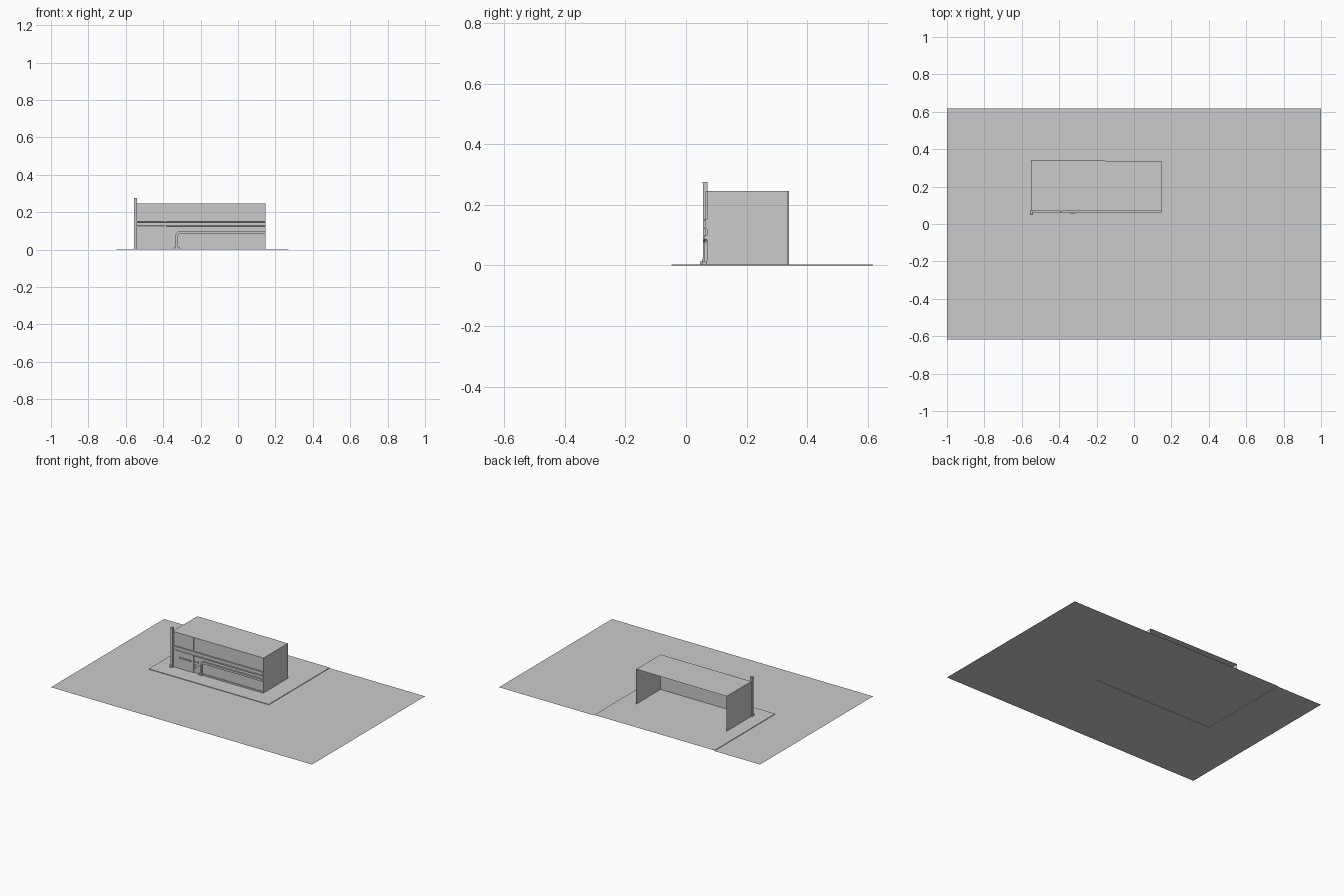
import bpy, math

if "Cube" in bpy.data.objects:
    bpy.data.objects.remove(bpy.data.objects["Cube"])


def mesh(name, verts, faces):
    me = bpy.data.meshes.new(name)
    me.from_pydata(verts, [], faces)
    me.update()
    ob = bpy.data.objects.new(name, me)
    bpy.context.collection.objects.link(ob)
    return ob


def box(name, x0, x1, y0, y1, z0, z1):
    v = [(x, y, z) for z in (z0, z1) for x, y in ((x0, y0), (x1, y0), (x1, y1), (x0, y1))]
    f = [(3, 2, 1, 0), (4, 5, 6, 7)] + [(i, (i + 1) % 4, (i + 1) % 4 + 4, i + 4) for i in range(4)]
    return mesh(name, v, f)


def extrude_x(name, profile, x0, x1):
    # closed (y, z) moulding profile run along x
    n = len(profile)
    v = [(x, y, z) for x in (x0, x1) for y, z in profile]
    f = [(i, i + n, (i + 1) % n + n, (i + 1) % n) for i in range(n)]
    return mesh(name, v, f + [tuple(range(n)), tuple(range(2 * n - 1, n - 1, -1))])


H = 0.004                     # pavement height
L, R, F, B, T = -0.55, 0.146, 0.07, 0.338, 0.246

# street sheet with the raised corner pavement and its kerb faces
px0, px1, py0, Y = -0.65, 0.27, -0.048, 0.618
mesh("street_and_pavement",
     [(-1, -Y, 0), (1, -Y, 0), (1, py0, 0), (px1, py0, 0), (px0, py0, 0), (-1, py0, 0),
      (1, Y, 0), (px1, Y, 0), (px0, Y, 0), (-1, Y, 0),
      (px0, py0, H), (px1, py0, H), (px1, Y, H), (px0, Y, H)],
     [(0, 1, 2, 3, 4, 5), (3, 2, 6, 7), (5, 4, 8, 9), (10, 11, 12, 13),
      (4, 3, 11, 10), (3, 7, 12, 11), (8, 4, 10, 13)])

# building shell: open at the back and underneath
mesh("building_shell",
     [(L, F, H), (R, F, H), (R, B - .002, H), (L, B + .003, H),
      (L, F, T), (R, F, T), (R, B - .002, T), (L, B + .003, T)],
     [(0, 1, 5, 4), (1, 2, 6, 5), (3, 0, 4, 7), (4, 5, 6, 7)])

# left bay, slightly proud of the main front
box("left_bay_panel", L, -0.39, 0.065, F, H, 0.123)
box("bay_divider", -0.392, -0.386, 0.064, F, H, T)

# tall end pilaster with stepped base and cap
box("end_pilaster", -0.555, -0.541, 0.056, 0.071, H, 0.27)
box("pilaster_cap", -0.557, -0.539, 0.054, 0.071, 0.27, 0.275)
box("pilaster_base", -0.557, -0.539, 0.053, 0.071, H, 0.022)
box("pilaster_plinth", -0.557, -0.539, 0.047, 0.071, H, 0.013)

# fascia band with mouldings above and below
extrude_x("fascia_band",
          [(F, .121), (.061, .121), (.061, .126), (.065, .128), (.065, .146),
           (.059, .148), (.059, .152), (F, .152)], -0.541, R)

# shopfront frame: foot, rounded corner, long lintel
R1, cx, cz, N = 0.03, -0.305, 0.07, 8
outer = [(cx - R1, H)] + [(cx - R1 * math.cos(a), cz + R1 * math.sin(a))
                          for a in (i * math.pi / 2 / N for i in range(N + 1))] + [(R, cz + R1)]
r2 = R1 - 0.014
inner = [(cx - r2, H)] + [(cx - r2 * math.cos(a), cz + r2 * math.sin(a))
                          for a in (i * math.pi / 2 / N for i in range(N + 1))] + [(R, cz + r2)]
n = len(outer)
v = [(x, y, z) for y in (.06, F) for row in (outer, inner) for x, z in row]
f = []
for i in range(n - 1):
    j = i + 1
    f += [(i, n + i, n + j, j), (n + i, 3 * n + i, 3 * n + j, n + j), (2 * n + i, i, j, 2 * n + j)]
f.append((n - 1, 2 * n - 1, 4 * n - 1, 3 * n - 1))
mesh("shopfront_frame", v, f)
box("frame_foot", -0.341, -0.313, 0.055, F, H, 0.014)
box("shopfront_skirting", -0.313, R, 0.066, F, H, 0.014)

# wall bar on the left bay with two brackets
box("wall_bar", -0.49, -0.405, 0.058, 0.063, 0.076, 0.086)
for i, x in enumerate((-0.48, -0.42)):
    box(f"bar_bracket_{i}", x, x + 0.005, 0.062, 0.066, 0.077, 0.085)

# small plain relief pieces between divider and shopfront
for i, (x, z, w) in enumerate(((-.382, .077, .012), (-.362, .077, .010), (-.38, .055, .008),
                               (-.36, .05, .014), (-.38, .036, .012))):
    box(f"relief_{i}", x, x + w, 0.065, F, z, z + 0.007)
